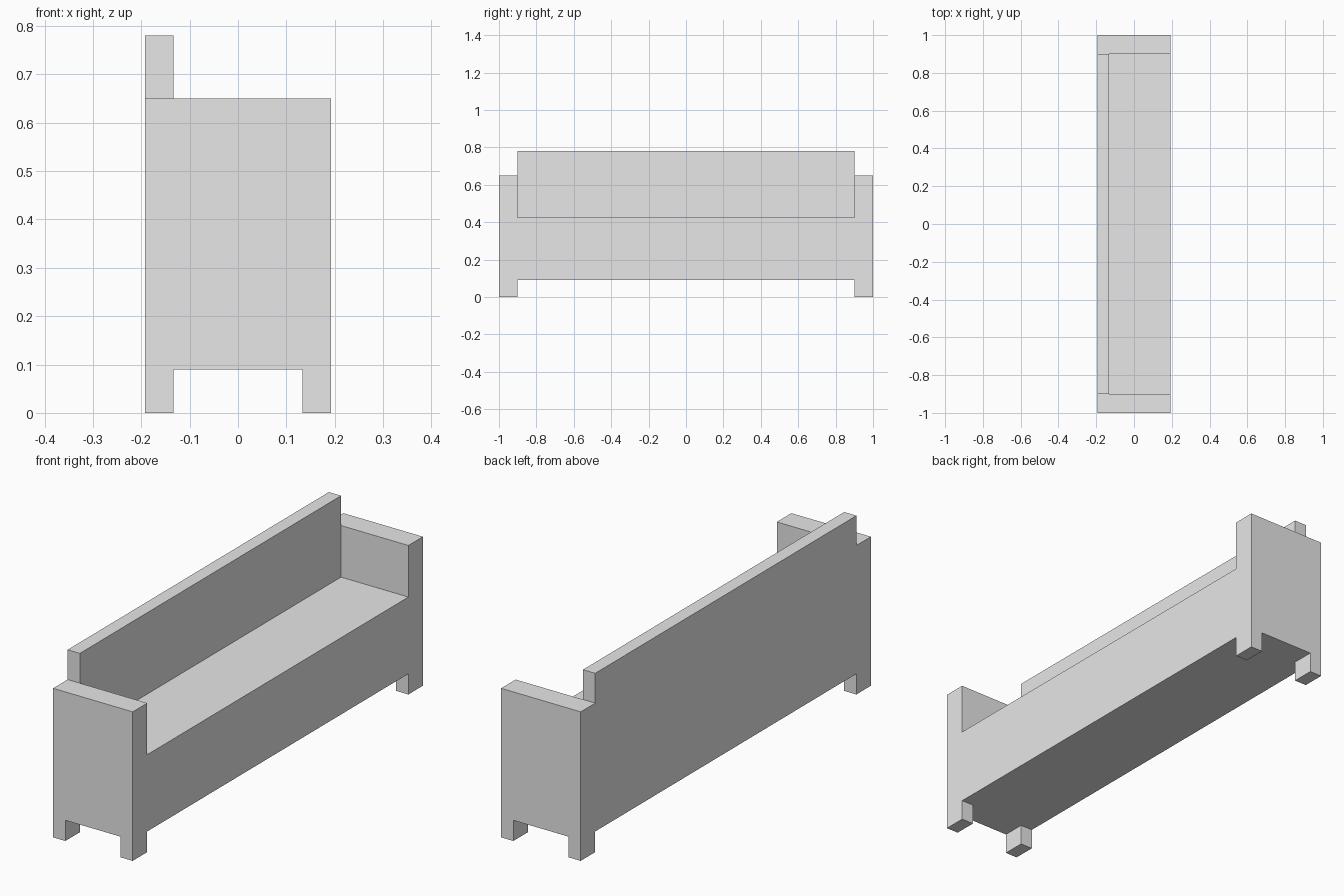
import bpy
import bmesh

cube = bpy.data.objects.get("Cube")
if cube:
    bpy.data.objects.remove(cube, do_unlink=True)

# Main dimensions
HALF_DEPTH = 0.192
INNER_X = 0.133
HALF_LENGTH = 1.0
INNER_Y = 0.9
LEG_TOP = 0.09
SEAT_TOP = 0.425
ARM_TOP = 0.65
BACK_TOP = 0.78

# Plain grey finish
grey = bpy.data.materials.new("plain_grey")
grey.use_nodes = True
colour = (0.8, 0.8, 0.8, 1.0)
grey.diffuse_color = colour
grey.node_tree.nodes["Principled BSDF"].inputs["Base Color"].default_value = colour


def extrude_profile(name, profile, y0, y1):
    """Extrude an x-z outline along y."""
    bm = bmesh.new()
    face = bm.faces.new([bm.verts.new((x, y0, z)) for x, z in profile])
    result = bmesh.ops.extrude_face_region(bm, geom=[face])
    moved = [v for v in result["geom"] if isinstance(v, bmesh.types.BMVert)]
    bmesh.ops.translate(bm, verts=moved, vec=(0, y1 - y0, 0))
    bmesh.ops.recalc_face_normals(bm, faces=bm.faces)
    mesh = bpy.data.meshes.new(name)
    bm.to_mesh(mesh)
    bm.free()
    mesh.materials.append(grey)
    obj = bpy.data.objects.new(name, mesh)
    bpy.context.collection.objects.link(obj)
    return obj


def rectangle(x0, x1, z0, z1):
    return [(x0, z0), (x1, z0), (x1, z1), (x0, z1)]


# End panels, each with two square feet
end_outline = [
    (-HALF_DEPTH, 0), (-INNER_X, 0), (-INNER_X, LEG_TOP), (INNER_X, LEG_TOP),
    (INNER_X, 0), (HALF_DEPTH, 0), (HALF_DEPTH, ARM_TOP), (-HALF_DEPTH, ARM_TOP),
]
extrude_profile("front_end_panel", end_outline, -HALF_LENGTH, -INNER_Y)
extrude_profile("rear_end_panel", end_outline, INNER_Y, HALF_LENGTH)

# Seat box and backrest in one L-shaped section
bench_outline = [
    (-HALF_DEPTH, LEG_TOP), (HALF_DEPTH, LEG_TOP), (HALF_DEPTH, SEAT_TOP),
    (-INNER_X, SEAT_TOP), (-INNER_X, BACK_TOP), (-HALF_DEPTH, BACK_TOP),
]
extrude_profile("seat_and_backrest", bench_outline, -INNER_Y, INNER_Y)
